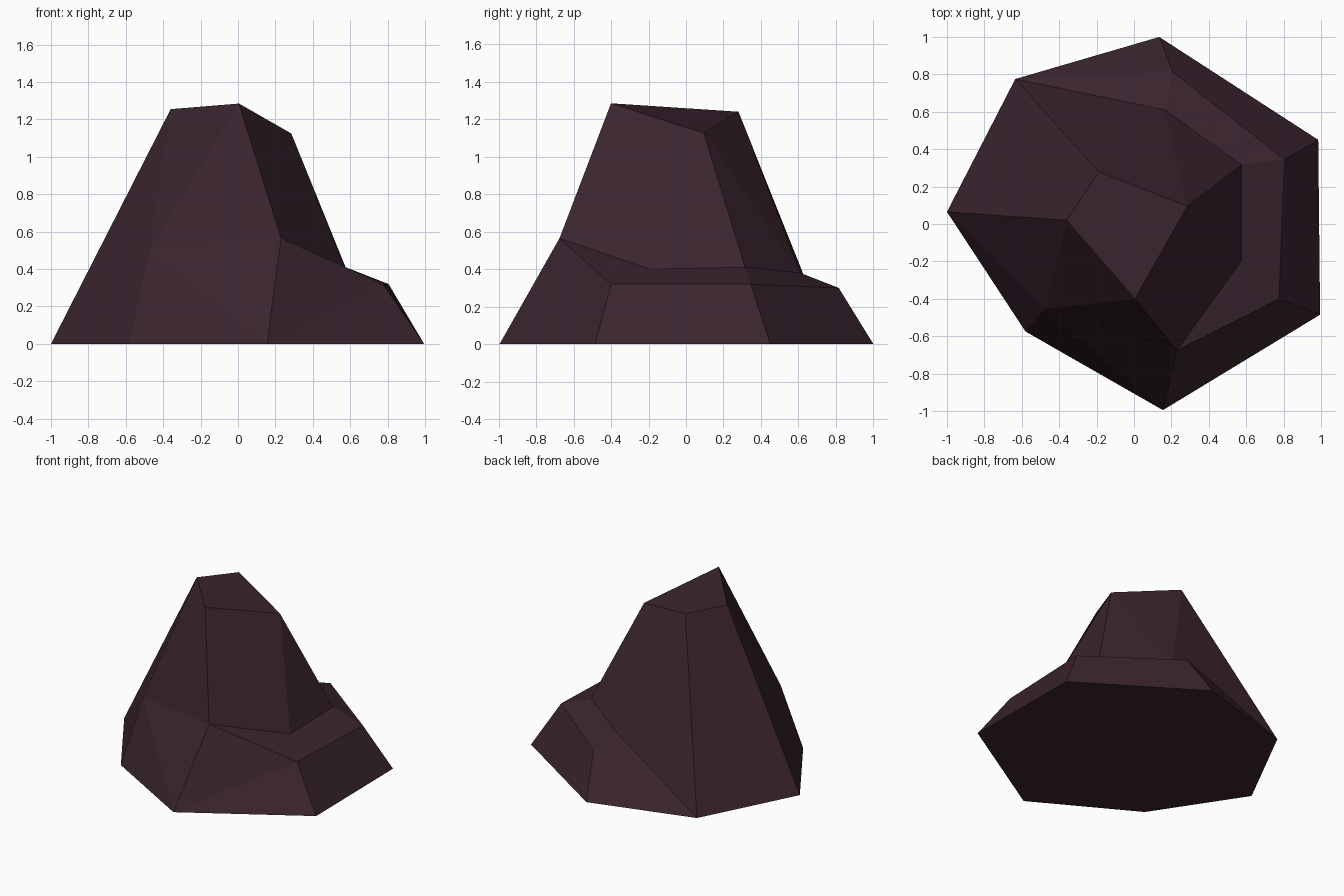
import bpy, bmesh

if "Cube" in bpy.data.objects:
    bpy.data.objects.remove(bpy.data.objects["Cube"])

# Corner points of the boulder, ring by ring
rings = {
    # ground outline
    "b": [(0.985, 0.45, 0), (0.135, 1.0, 0), (-0.635, 0.775, 0), (-1.0, 0.065, 0),
          (-0.58, -0.575, 0), (0.155, -0.995, 0), (0.995, -0.485, 0)],
    # outer lip of the ledge
    "l": [(0.775, -0.40, 0.32), (0.805, 0.345, 0.32), (0.205, 0.815, 0.30)],
    # foot of the upper block, then the front-left shoulder
    "m": [(0.23, -0.675, 0.565), (0.575, -0.195, 0.40), (0.575, 0.315, 0.41),
          (0.165, 0.61, 0.38), (-0.475, -0.455, 0.495)],
    # crown
    "t": [(0.005, -0.40, 1.285), (-0.36, 0.02, 1.255),
          (-0.19, 0.28, 1.24), (0.285, 0.095, 1.125)],
}
facets = [
    "b0 b1 b2 b3 b4 b5 b6", "t0 t1 t2 t3",             # underside, crown
    "b5 b6 l0", "b5 l0 m0", "b6 b0 l1 l0",             # low outer skirt
    "b0 b1 l2 l1", "b1 b2 l2",
    "m0 l0 m1", "m1 l0 l1 m2", "m2 l1 l2 m3", "m3 l2 b2",  # ledge
    "t0 m0 m1 t3", "t3 m1 m2", "t3 m2 m3", "t3 m3 t2", "t2 m3 b2",  # upper right and back
    "b2 b3 t1 t2", "b3 m4 t1", "b3 b4 m4",             # left side
    "m4 t0 t1", "m4 m0 t0", "b4 b5 m4", "b5 m0 m4",    # front
]

bm = bmesh.new()
points = {f"{k}{i}": bm.verts.new(co) for k, ring in rings.items() for i, co in enumerate(ring)}
for names in facets:
    bm.faces.new([points[n] for n in names.split()])
bmesh.ops.recalc_face_normals(bm, faces=bm.faces)

mesh = bpy.data.meshes.new("boulder")
bm.to_mesh(mesh)
bm.free()

# Single dark plum stone colour
stone = bpy.data.materials.new("dark plum stone")
stone.diffuse_color = (0.043, 0.018, 0.028, 1)
stone.use_nodes = True
stone.node_tree.nodes["Principled BSDF"].inputs["Base Color"].default_value = stone.diffuse_color
mesh.materials.append(stone)
bpy.context.collection.objects.link(bpy.data.objects.new("boulder", mesh))
